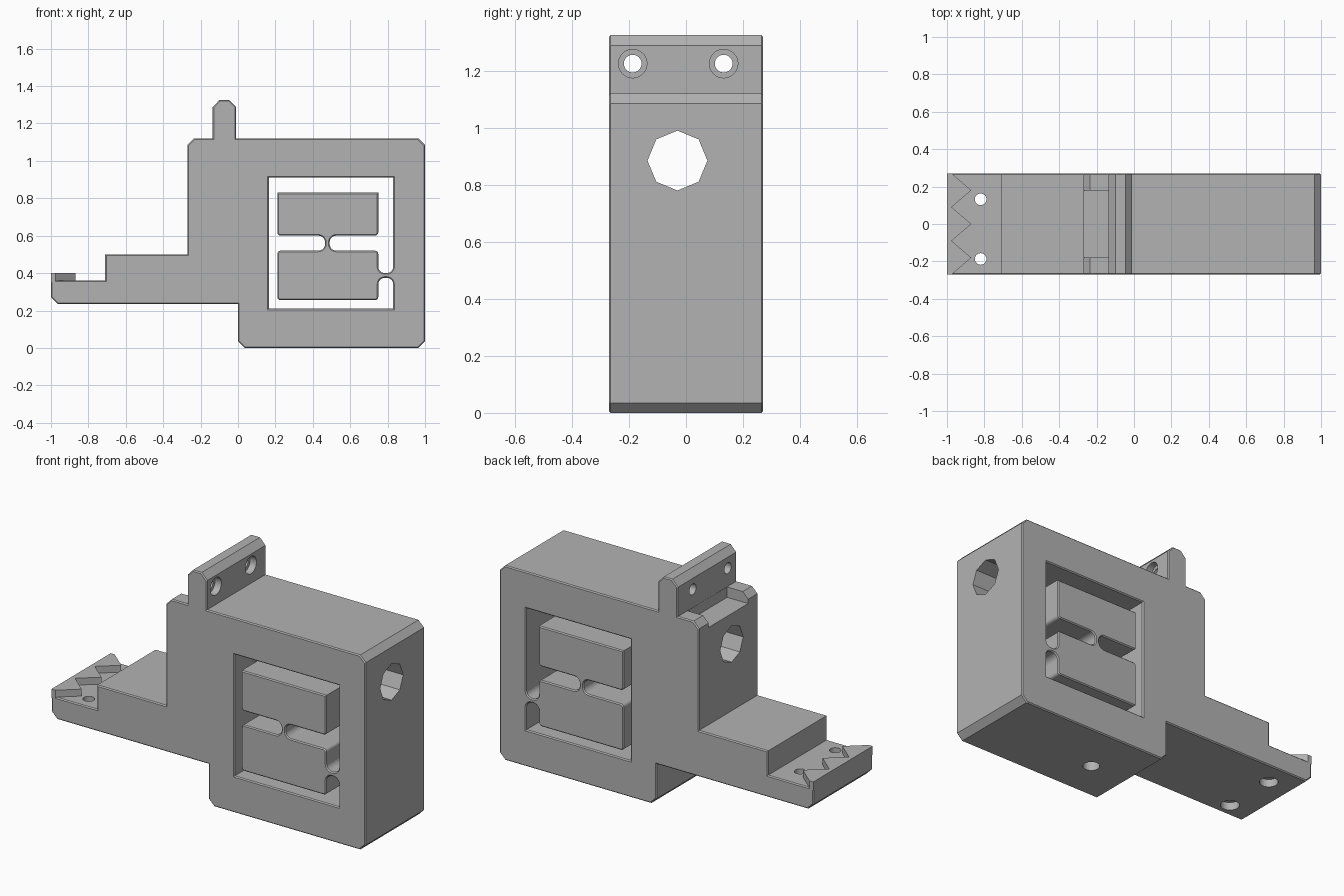
import bpy, bmesh, math
from mathutils import Vector, Matrix

cube = bpy.data.objects.get("Cube")
if cube:
    bpy.data.objects.remove(cube, do_unlink=True)

grey = bpy.data.materials.new("plain grey")
grey.use_nodes = True
COLOUR = (0.45, 0.45, 0.45, 1)
grey.diffuse_color = COLOUR
grey.node_tree.nodes["Principled BSDF"].inputs["Base Color"].default_value = COLOUR

HALF = 0.27    # half depth of the body
EDGE = 0.006   # small chamfer round the front and back outlines


def make_object(name, bm):
    bmesh.ops.recalc_face_normals(bm, faces=bm.faces)
    mesh = bpy.data.meshes.new(name)
    bm.to_mesh(mesh)
    bm.free()
    mesh.materials.append(grey)
    obj = bpy.data.objects.new(name, mesh)
    bpy.context.collection.objects.link(obj)
    return obj


def rounded(points):
    """Turn (a, b) or (a, b, radius) corners into an outline with arcs."""
    out = []
    for i, p in enumerate(points):
        c = Vector(p[:2])
        if len(p) == 2:
            out.append(c)
            continue
        u = (Vector(points[i - 1][:2]) - c).normalized()
        v = (Vector(points[(i + 1) % len(points)][:2]) - c).normalized()
        r, steps = p[2], 6
        for k in range(steps + 1):
            t = k / steps * math.pi / 2
            out.append(c + u * r * (1 - math.sin(t)) + v * r * (1 - math.cos(t)))
    return out


def filled(bm, loops, to_3d):
    for loop in loops:
        verts = [bm.verts.new(to_3d(p)) for p in loop]
        for a, b in zip(verts, verts[1:] + verts[:1]):
            bm.edges.new((a, b))
    bmesh.ops.triangle_fill(bm, edges=bm.edges[:], use_beauty=True)


def extrude(bm, vector):
    new = bmesh.ops.extrude_face_region(bm, geom=bm.faces[:])["geom"]
    bmesh.ops.translate(bm, vec=vector,
                        verts=[g for g in new if isinstance(g, bmesh.types.BMVert)])
    bmesh.ops.recalc_face_normals(bm, faces=bm.faces)


def cut(target, cutter):
    mod = target.modifiers.new("cut", "BOOLEAN")
    mod.operation, mod.solver, mod.object = "DIFFERENCE", "EXACT", cutter
    bpy.context.view_layer.objects.active = target
    bpy.ops.object.modifier_apply(modifier=mod.name)
    bpy.data.objects.remove(cutter, do_unlink=True)


def bore(target, axis, start, end, centre, radius, sides=32):
    """Drill a round hole along x or z between start and end."""
    bm = bmesh.new()
    mid = (start + end) / 2
    if axis == "X":
        place = Matrix.Translation((mid, *centre)) @ Matrix.Rotation(math.pi / 2, 4, "Y")
    else:
        place = Matrix.Translation((*centre, mid))
    bmesh.ops.create_cone(bm, cap_ends=True, segments=sides, radius1=radius,
                          radius2=radius, depth=end - start, matrix=place)
    cut(target, make_object("drill", bm))


# Body outline: frame, tab on top, stepped arm to the side
outline = [
    (0.035, 0), (0.965, 0), (1, 0.035), (1, 1.085), (0.965, 1.12),
    (-0.01, 1.12), (-0.01, 1.288), (-0.045, 1.325), (-0.1, 1.325), (-0.135, 1.288),
    (-0.135, 1.12), (-0.235, 1.12), (-0.27, 1.085), (-0.27, 0.5), (-0.71, 0.5),
    (-0.71, 0.36), (-1, 0.36), (-1, 0.27), (-0.965, 0.235), (0, 0.235), (0, 0.035)]

# Window slot winding round two blocks held by thin necks
R, S = 0.035, 0.018
slot = [
    (0.83, 0.91), (0.165, 0.91), (0.165, 0.21), (0.83, 0.21),
    (0.83, 0.375, R), (0.75, 0.375, R), (0.75, 0.255, S), (0.21, 0.255, S),
    (0.21, 0.52, S), (0.465, 0.52, R), (0.465, 0.6, R), (0.21, 0.6, S),
    (0.21, 0.83), (0.75, 0.83), (0.75, 0.6, S), (0.49, 0.6, R),
    (0.49, 0.52, R), (0.75, 0.52, S), (0.75, 0.4, R), (0.83, 0.4, R)]

bm = bmesh.new()
depth = HALF - EDGE
filled(bm, [rounded(outline), rounded(slot)], lambda p: (p.x, -depth, p.y))
extrude(bm, (0, 2 * depth, 0))
for side in (-1, 1):
    cap = [f for f in bm.faces if f.normal.y * side > 0.9]
    bmesh.ops.inset_region(bm, faces=cap, thickness=EDGE, depth=EDGE,
                           use_even_offset=True, use_boundary=True)
body = make_object("bracket_body", bm)

# Notch behind the tab
bm = bmesh.new()
bmesh.ops.create_cube(bm, size=1, matrix=Matrix.Translation((-0.236, 0, 1.16))
                      @ Matrix.Diagonal((0.2, 0.36, 0.2, 1)))
cut(body, make_object("notch_cutter", bm))

# Eight-sided bore along the whole body
bore(body, "X", -0.5, 1.2, (-0.03, 0.885), 0.105, 8)

# Stepped screw holes in the tab and the arm
for y in (-0.187, 0.132):
    bore(body, "X", -0.2, 0.1, (y, 1.225), 0.031)
    bore(body, "X", -0.05, 0.1, (y, 1.225), 0.05)
    bore(body, "Z", 0.1, 0.45, (-0.82, y), 0.031)
    bore(body, "Z", 0.1, 0.28, (-0.82, y), 0.05)

# Hole in the base, up into the window
bore(body, "Z", -0.1, 0.23, (0.27, -0.03), 0.045)

# Raised zigzag teeth at the end of the arm
zigzag = [(-0.975 if i % 2 == 0 else -0.87, 0.27 - 0.09 * i) for i in range(7)]
bm = bmesh.new()
filled(bm, [rounded(zigzag + [(-1, -0.27), (-1, 0.27)])], lambda p: (p.x, p.y, 0.35))
extrude(bm, (0, 0, 0.05))
make_object("zigzag_teeth", bm)
